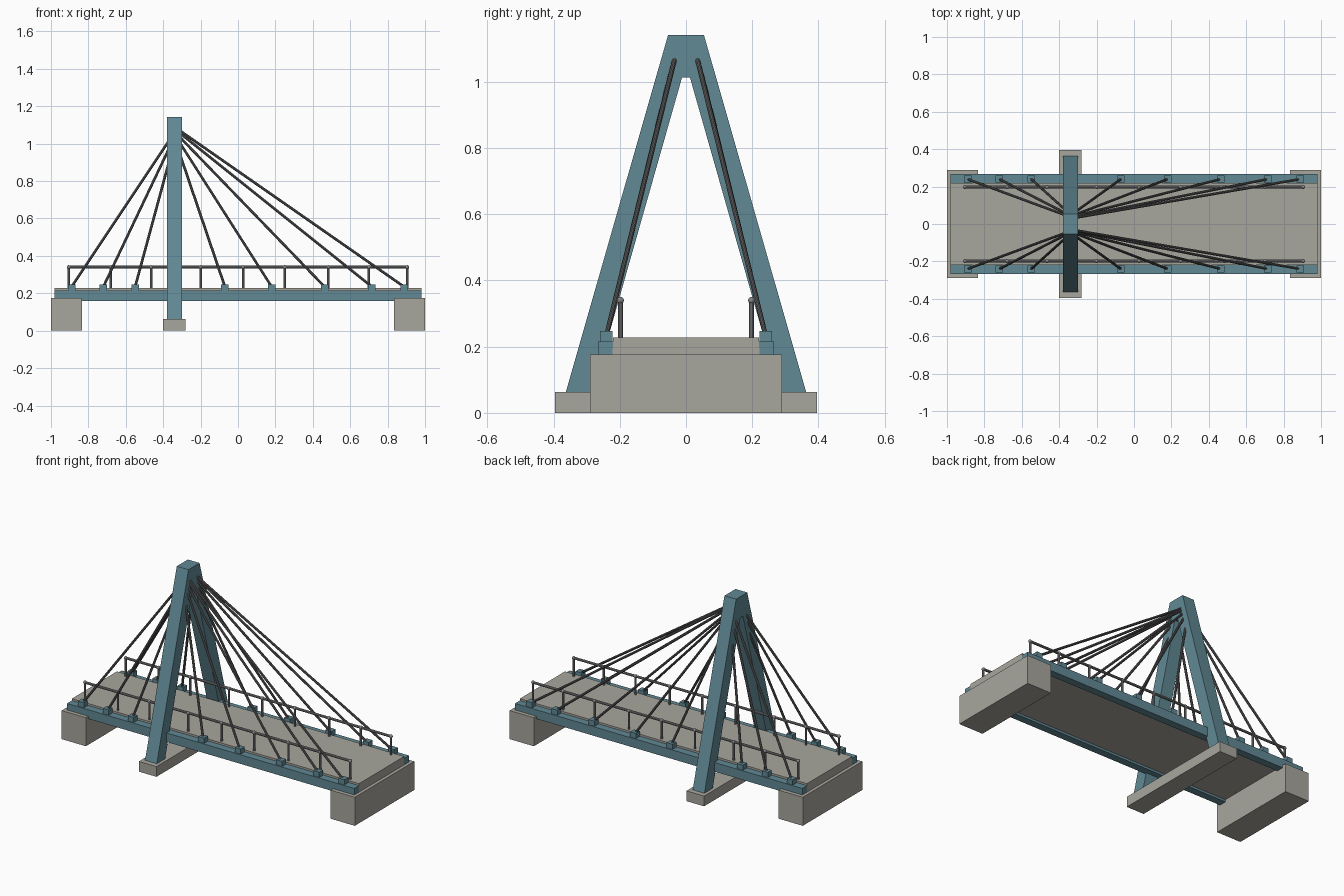
import bpy, bmesh
from mathutils import Vector

if "Cube" in bpy.data.objects:
    bpy.data.objects.remove(bpy.data.objects["Cube"])


def material(name, rgb):
    m = bpy.data.materials.new(name)
    m.diffuse_color = (*rgb, 1)
    m.use_nodes = True
    m.node_tree.nodes["Principled BSDF"].inputs["Base Color"].default_value = m.diffuse_color
    return m


STEEL = material("blue_steel", (0.12, 0.25, 0.30))
CONCRETE = material("concrete", (0.39, 0.38, 0.34))
CABLE = material("cable_grey", (0.13, 0.13, 0.13))
RAIL = material("rail_grey", (0.24, 0.24, 0.24))


def box(name, x, y, z, mat):
    """Box from (min, max) pairs on each axis."""
    bpy.ops.mesh.primitive_cube_add(size=1, location=[sum(a) / 2 for a in (x, y, z)])
    ob = bpy.context.object
    ob.name = name
    ob.scale = [a[1] - a[0] for a in (x, y, z)]
    bpy.ops.object.transform_apply(location=False, rotation=False, scale=True)
    ob.data.materials.append(mat)


def rod(name, a, b, radius, mat, sides=10):
    """Round bar between two points."""
    a, b = Vector(a), Vector(b)
    d = b - a
    bpy.ops.mesh.primitive_cylinder_add(vertices=sides, radius=radius, depth=d.length,
                                        location=(a + b) / 2,
                                        rotation=d.to_track_quat('Z', 'Y').to_euler())
    ob = bpy.context.object
    ob.name = name
    ob.data.materials.append(mat)
    bpy.ops.object.shade_smooth_by_angle()


TOWER_X = -0.34

# Abutments and tower footing
box("abutment_left", (-1, -0.835), (-0.29, 0.29), (0, 0.176), CONCRETE)
box("abutment_right", (0.835, 1), (-0.29, 0.29), (0, 0.176), CONCRETE)
box("tower_footing", (-0.40, -0.28), (-0.395, 0.395), (0, 0.063), CONCRETE)

# Deck slab with road surface
box("deck_slab", (-0.98, 0.98), (-0.222, 0.222), (0.174, 0.196), CONCRETE)
box("road_surface", (-0.98, 0.98), (-0.22, 0.22), (0.196, 0.228), CONCRETE)

# A-shaped tower: one profile extruded along x
half = [(0.054, 1.142), (0.363, 0.063), (0.282, 0.063), (0.012, 1.013)]
profile = half + [(-y, z) for y, z in reversed(half)]
bm = bmesh.new()
face = bm.faces.new([bm.verts.new((TOWER_X - 0.04, y, z)) for y, z in profile])
ext = bmesh.ops.extrude_face_region(bm, geom=[face])
bmesh.ops.translate(bm, vec=(0.08, 0, 0),
                    verts=[v for v in ext["geom"] if isinstance(v, bmesh.types.BMVert)])
bmesh.ops.recalc_face_normals(bm, faces=bm.faces)
mesh = bpy.data.meshes.new("tower")
bm.to_mesh(mesh)
bm.free()
mesh.materials.append(STEEL)
bpy.context.collection.objects.link(bpy.data.objects.new("tower", mesh))

# Deck anchor x and tower anchor z for every stay
stays = [(-0.89, 1.06), (-0.72, 1.035), (-0.55, 1.01), (-0.07, 1.03),
         (0.18, 1.05), (0.463, 1.065), (0.716, 1.08), (0.888, 1.09)]
posts = [-0.905, -0.68, -0.465, -0.20, 0.027, 0.25, 0.483, 0.70, 0.905]

for side, s in (("front", -1), ("back", 1)):
    # Edge girder
    box(f"girder_{side}", (-0.98, 0.98), sorted((s * 0.22, s * 0.266)), (0.16, 0.216), STEEL)

    # Stay cables and their anchor blocks
    for i, (x, z) in enumerate(stays):
        box(f"anchor_{side}_{i}", (x - 0.02, x + 0.02), sorted((s * 0.222, s * 0.26)),
            (0.21, 0.248), STEEL)
        top_y = 0.323 - 0.2864 * (z - 0.063)
        rod(f"stay_{side}_{i}", (x, s * 0.24, 0.235), (TOWER_X, s * top_y, z), 0.0072, CABLE)

    # Railing: posts, knobs and handrail
    y = s * 0.198
    for i, x in enumerate(posts):
        rod(f"post_{side}_{i}", (x, y, 0.22), (x, y, 0.34), 0.007, RAIL)
        bpy.ops.mesh.primitive_uv_sphere_add(segments=12, ring_count=8, radius=0.0105,
                                             location=(x, y, 0.34))
        knob = bpy.context.object
        knob.name = f"knob_{side}_{i}"
        knob.data.materials.append(RAIL)
        bpy.ops.object.shade_smooth()
    rod(f"handrail_{side}", (posts[0], y, 0.34), (posts[-1], y, 0.34), 0.0075, RAIL)
